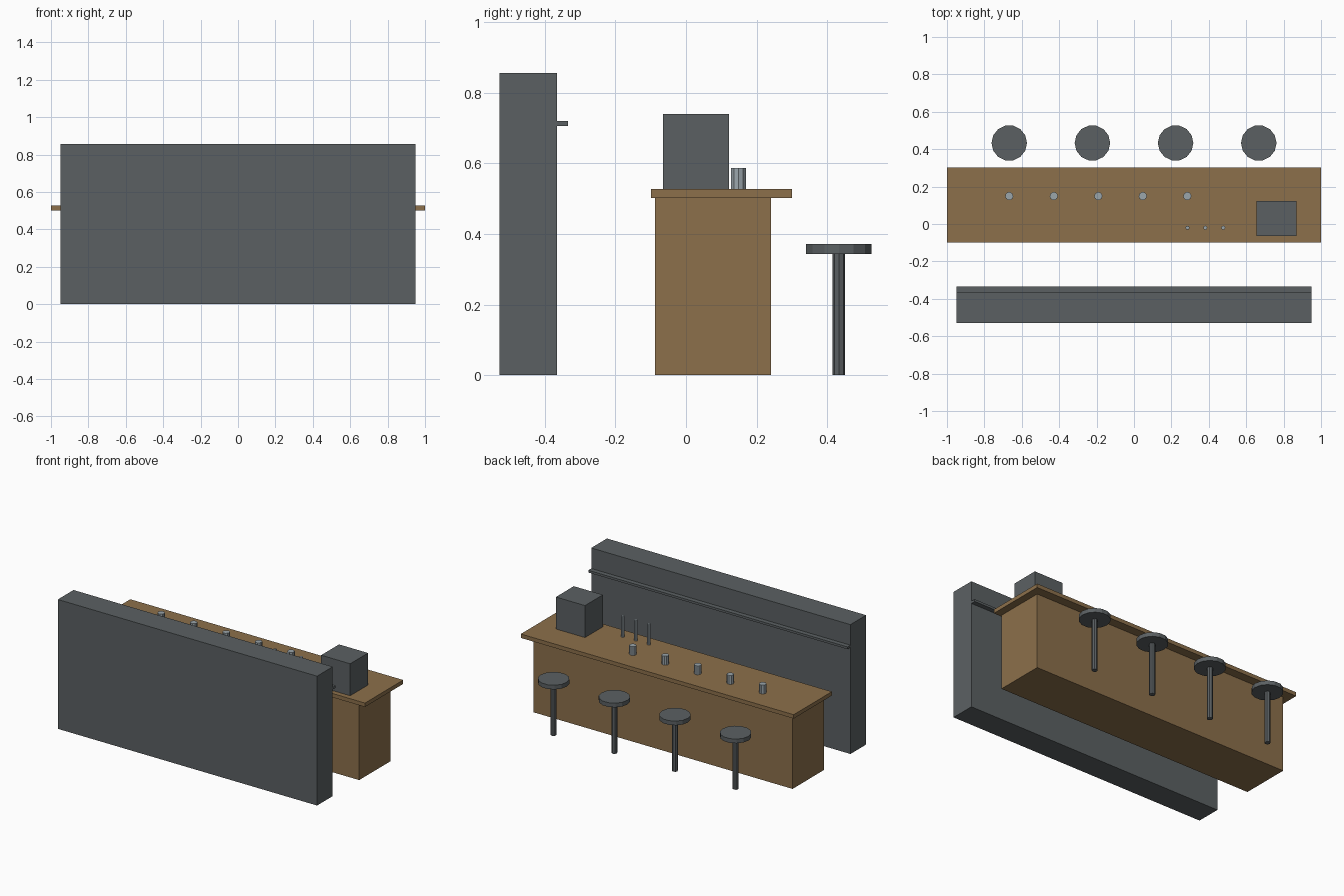
import bpy, bmesh, math
from mathutils import Matrix, Vector

if "Cube" in bpy.data.objects:
    bpy.data.objects.remove(bpy.data.objects["Cube"])


def material(name, rgb):
    m = bpy.data.materials.new(name)
    m.diffuse_color = (*rgb, 1.0)
    m.use_nodes = True
    m.node_tree.nodes["Principled BSDF"].inputs["Base Color"].default_value = m.diffuse_color
    return m


GREY = material("dark_grey", (0.105, 0.118, 0.124))
WOOD = material("wood_brown", (0.262, 0.162, 0.070))
METAL = material("pale_metal", (0.33, 0.38, 0.41))


def finish(bm, name, mat):
    mesh = bpy.data.meshes.new(name)
    bm.to_mesh(mesh)
    bm.free()
    mesh.materials.append(mat)
    obj = bpy.data.objects.new(name, mesh)
    bpy.context.collection.objects.link(obj)
    return obj


def box(name, x, y, z, mat):
    """Box from (min, max) pairs."""
    bm = bmesh.new()
    bmesh.ops.create_cube(bm, size=1)
    size = Vector([b - a for a, b in (x, y, z)])
    mid = Vector([(a + b) / 2 for a, b in (x, y, z)])
    bmesh.ops.transform(bm, matrix=Matrix.Translation(mid) @ Matrix.Diagonal((*size, 1)), verts=bm.verts)
    return finish(bm, name, mat)


def cylinder(name, x, y, z, radius, sides, mat):
    """Upright faceted cylinder with a vertex on the +y side; z is (min, max)."""
    bm = bmesh.new()
    place = Matrix.Translation((x, y, sum(z) / 2)) @ Matrix.Rotation(math.pi / 2, 4, 'Z')
    bmesh.ops.create_cone(bm, cap_ends=True, segments=sides, radius1=radius,
                          radius2=radius, depth=z[1] - z[0], matrix=place)
    return finish(bm, name, mat)


# back wall cabinet with a thin shelf rail
box("back_cabinet", (-0.95, 0.95), (-0.529, -0.365), (0, 0.857), GREY)
box("shelf_rail", (-0.95, 0.95), (-0.366, -0.334), (0.706, 0.721), GREY)

# bar counter
TOP = 0.528
box("counter_body", (-0.95, 0.95), (-0.088, 0.241), (0, 0.502), WOOD)
box("counter_top", (-1, 1), (-0.099, 0.301), (0.502, TOP), WOOD)

# machine on the counter
box("counter_machine", (0.655, 0.868), (-0.065, 0.122), (TOP, 0.74), GREY)

# cups along the customer side
for i in range(5):
    cylinder(f"cup_{i + 1}", -0.667 + 0.238 * i, 0.149, (TOP, 0.587), 0.022, 10, METAL)

# tall taps beside the machine
for i in range(3):
    cylinder(f"tap_{i + 1}", 0.286 + 0.0955 * i, -0.02, (TOP, 0.665), 0.011, 8, METAL)

# row of stools
for i in range(4):
    x = -0.667 + 0.4447 * i
    cylinder(f"stool_post_{i + 1}", x, 0.433, (0, 0.345), 0.018, 8, GREY)
    cylinder(f"stool_seat_{i + 1}", x, 0.433, (0.344, 0.372), 0.095, 14, GREY)
